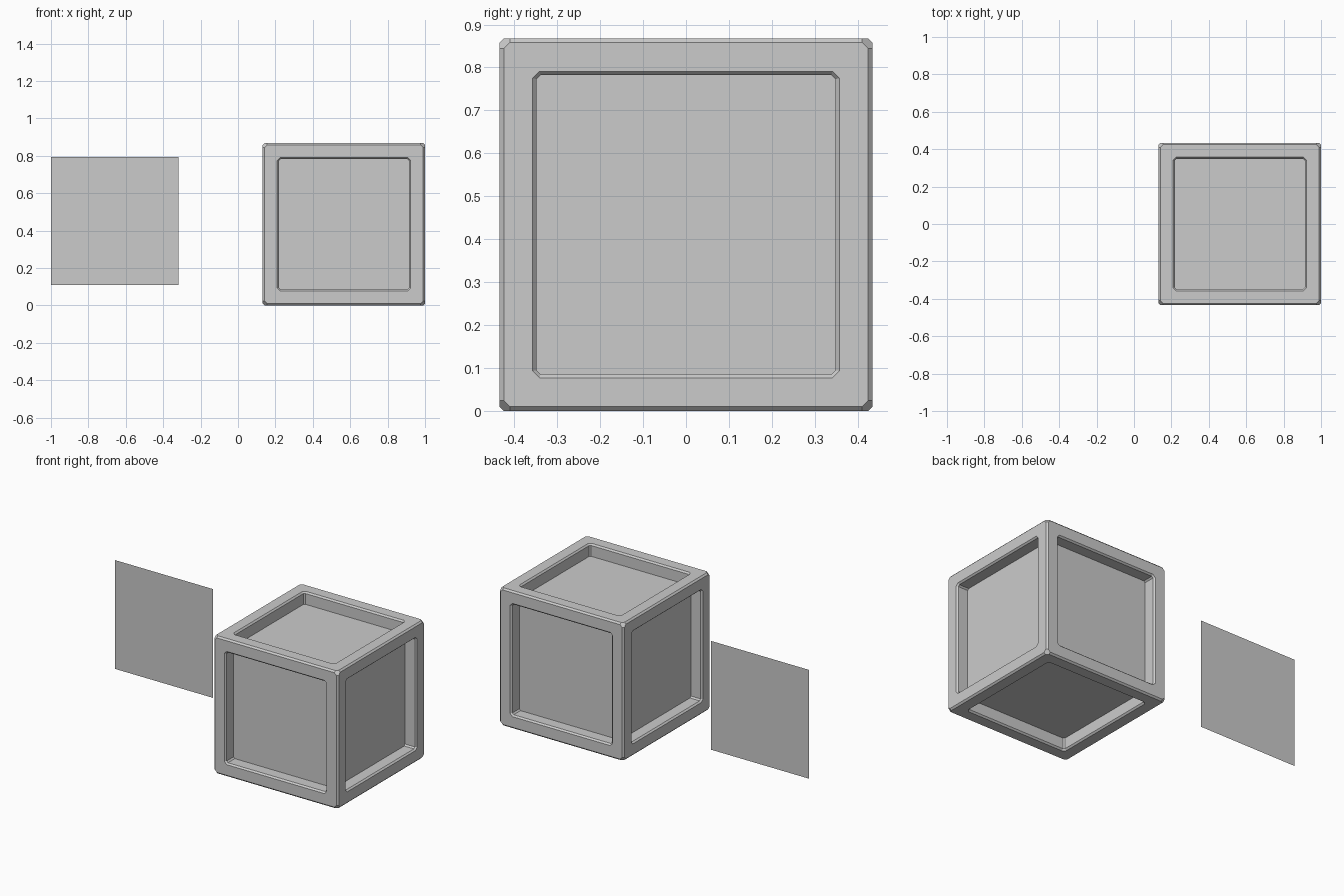
import bpy, bmesh
from itertools import permutations, product
from mathutils import Vector

if "Cube" in bpy.data.objects:
    bpy.data.objects.remove(bpy.data.objects["Cube"])

CX, H = 0.566, 0.434      # crate centre x and half size
B = H - 0.010             # edge chamfer
C = H - 0.024             # corner cut
DEPTH = 0.078             # panel recess


def finish(bm, name, loc):
    bmesh.ops.recalc_face_normals(bm, faces=bm.faces)
    me = bpy.data.meshes.new(name)
    bm.to_mesh(me)
    bm.free()
    ob = bpy.data.objects.new(name, me)
    ob.location = loc
    bpy.context.collection.objects.link(ob)
    return ob


def ring(bm, axis, sign, height, a, b):
    """Square loop with cut corners, parallel to one side of the crate."""
    pts = [(a, -b), (a, b), (b, a), (-b, a), (-a, b), (-a, -b), (-b, -a), (b, -a)]
    verts = []
    for u, v in pts:
        co = Vector((0, 0, 0))
        co[axis], co[(axis + 1) % 3], co[(axis + 2) % 3] = sign * height, u, v
        verts.append(bm.verts.new(co))
    return verts


# Crate: chamfered cube shell, with every side recessed to a flat panel
bm = bmesh.new()
for p in permutations((H, B, C)):
    for s in product((-1, 1), repeat=3):
        bm.verts.new([a * b for a, b in zip(p, s)])
bmesh.ops.convex_hull(bm, input=bm.verts)
sides = [f for f in bm.faces if max(abs(n) for n in f.normal) > 0.999]
bmesh.ops.delete(bm, geom=sides, context='FACES_ONLY')
for axis in range(3):
    for sign in (-1, 1):
        loops = [ring(bm, axis, sign, h, a, b) for h, a, b in (
            (H, B, C),                      # outer rim
            (H, 0.357, 0.341),              # opening
            (H - 0.010, 0.348, 0.339),      # opening chamfer
            (H - DEPTH, 0.348, 0.339))]     # recess wall
        for lo, hi in zip(loops, loops[1:]):
            for i in range(8):
                j = (i + 1) % 8
                bm.faces.new((lo[i], lo[j], hi[j], hi[i]))
        bm.faces.new(loops[-1])             # panel
bmesh.ops.remove_doubles(bm, verts=bm.verts, dist=0.0005)
bmesh.ops.dissolve_limit(bm, angle_limit=0.01, verts=bm.verts, edges=bm.edges)
finish(bm, "crate", (CX, 0, H))

# Upright flat sheet beside the crate
bm = bmesh.new()
w, h = 0.341, 0.343
bm.faces.new([bm.verts.new((x, 0, z)) for x, z in ((-w, -h), (w, -h), (w, h), (-w, h))])
finish(bm, "flat_sheet", (-1 + w, 0.205, 0.452))
